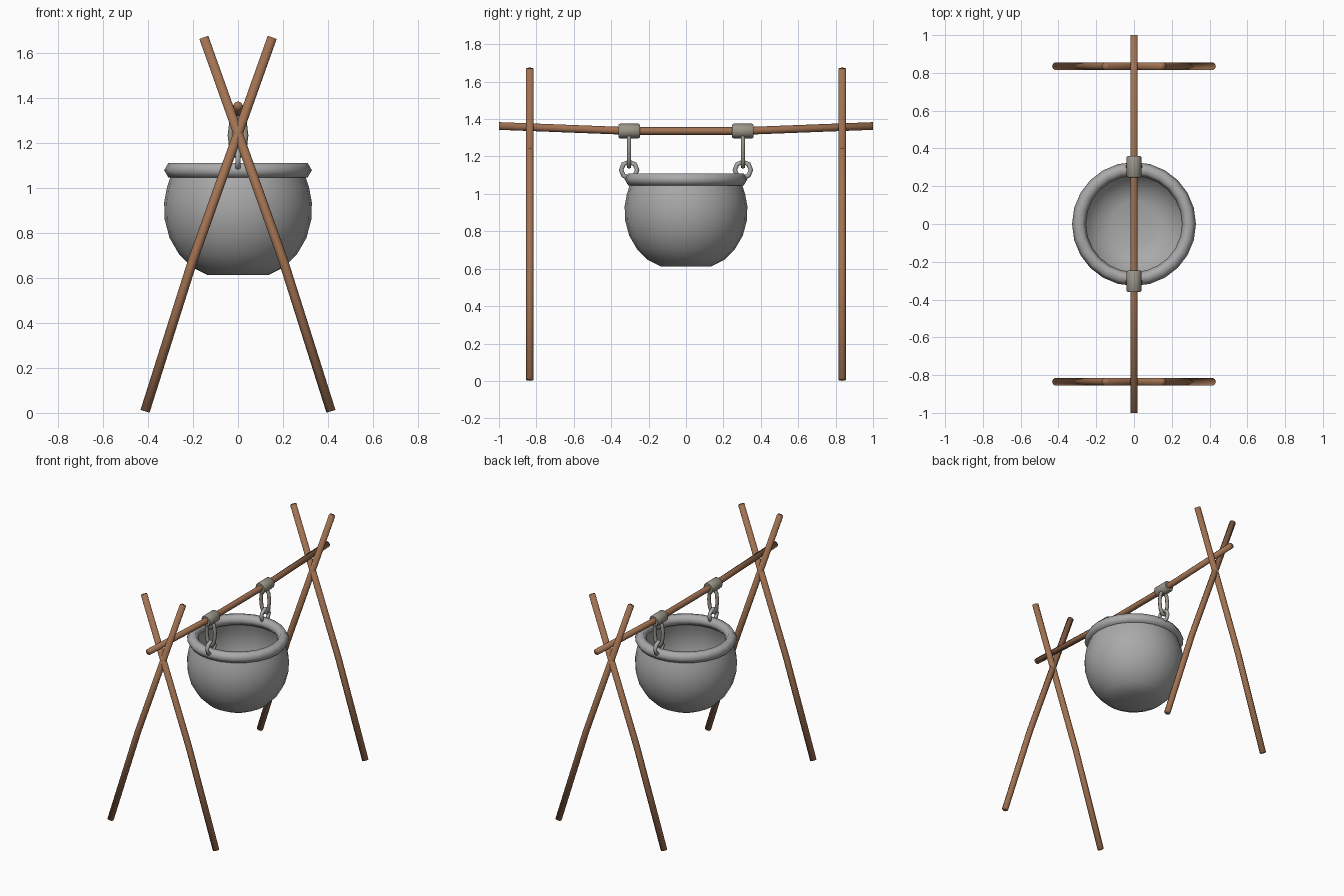
import bpy, bmesh, math
from mathutils import Vector

if "Cube" in bpy.data.objects:
    bpy.data.objects.remove(bpy.data.objects["Cube"])


def material(name, rgb):
    m = bpy.data.materials.new(name)
    m.diffuse_color = (*rgb, 1)
    m.use_nodes = True
    m.node_tree.nodes["Principled BSDF"].inputs["Base Color"].default_value = m.diffuse_color
    return m


WOOD = material("brown wood", (0.36, 0.17, 0.085))
IRON = material("grey iron", (0.40, 0.40, 0.40))
CLASP = material("dull beige metal", (0.32, 0.30, 0.245))


def finish(bm, name, mat, angle=None):
    bmesh.ops.recalc_face_normals(bm, faces=bm.faces)
    me = bpy.data.meshes.new(name)
    bm.to_mesh(me)
    bm.free()
    me.materials.append(mat)
    ob = bpy.data.objects.new(name, me)
    bpy.context.collection.objects.link(ob)
    bpy.ops.object.select_all(action='DESELECT')
    ob.select_set(True)
    bpy.context.view_layer.objects.active = ob
    if angle is None:
        bpy.ops.object.shade_smooth()
    else:
        bpy.ops.object.shade_smooth_by_angle(angle=math.radians(angle))
    return ob


def tube(name, path, radii, sides, binormal, mat, closed=False, angle=None):
    """Sweep a round section along a planar path."""
    bm = bmesh.new()
    pts = [Vector(p) for p in path]
    n, b = len(pts), Vector(binormal)
    rings = []
    for i, p in enumerate(pts):
        nxt = pts[(i + 1) % n] if closed else pts[min(i + 1, n - 1)]
        prv = pts[i - 1] if closed else pts[max(i - 1, 0)]
        side = b.cross((nxt - prv).normalized())
        r = radii[i] if isinstance(radii, list) else radii
        rings.append([bm.verts.new(p + r * (side * math.cos(a) + b * math.sin(a)))
                      for a in (2 * math.pi * k / sides for k in range(sides))])
    for i in range(n if closed else n - 1):
        r0, r1 = rings[i], rings[(i + 1) % n]
        for k in range(sides):
            j = (k + 1) % sides
            bm.faces.new((r0[k], r0[j], r1[j], r1[k]))
    if not closed:
        bm.faces.new(rings[0])
        bm.faces.new(rings[-1])
    return finish(bm, name, mat, angle)


def circle(cx, cz, rx, rz, n):
    return [(cx + rx * math.cos(2 * math.pi * k / n), cz + rz * math.sin(2 * math.pi * k / n))
            for k in range(n)]


# Crossed legs at both ends, each log slightly bent
for end, y in (("front", -0.835), ("back", 0.835)):
    for side, s in (("left", -1), ("right", 1)):
        tube(f"{end}_{side}_leg",
             [(s * 0.413, y, 0.007), (s * 0.20, y, 0.68), (s * -0.152, y, 1.668)],
             0.021, 10, (0, 1, 0), WOOD)

# Sagging crossbar
tube("crossbar", [(0, -1, 1.363), (0, -0.3, 1.336), (0, 0.3, 1.336), (0, 1, 1.363)],
     0.0205, 10, (1, 0, 0), WOOD)

# Collar, long link and pot ring on each side
for end, s in (("front", -1), ("back", 1)):
    y = s * 0.304
    tube(f"{end}_collar",
         [(0, y + d, 1.336) for d in (-0.057, -0.050, 0.050, 0.057)],
         [0.034, 0.039, 0.039, 0.034], 12, (1, 0, 0), CLASP, angle=40)
    tube(f"{end}_long_link",
         [(x, y, z) for x, z in circle(0, 1.232, 0.033, 0.092, 10)],
         0.013, 6, (0, 1, 0), CLASP, closed=True)
    tube(f"{end}_pot_ring",
         [(0, y + a, z) for a, z in circle(0, 1.128, 0.043, 0.043, 8)],
         0.0125, 6, (1, 0, 0), IRON, closed=True)

# Rim: six-sided ring
tube("pot_rim", [(x, y, 1.078) for x, y in circle(0, 0, 0.291, 0.291, 24)],
     0.037, 6, (0, 0, 1), IRON, closed=True)

# Pot body: lathed thin-walled bowl
outer = [(0, 0.612), (0.135, 0.612), (0.205, 0.648), (0.262, 0.705), (0.304, 0.777),
         (0.326, 0.86), (0.328, 0.935), (0.316, 1.00), (0.298, 1.055)]
inner = [(max(r - 0.012, 0), max(z, 0.624)) for r, z in reversed(outer)]
bm = bmesh.new()
profile = [bm.verts.new((r, 0, z)) for r, z in outer + inner]
edges = [bm.edges.new(p) for p in zip(profile, profile[1:])]
bmesh.ops.spin(bm, geom=profile + edges, cent=(0, 0, 0), axis=(0, 0, 1),
               angle=2 * math.pi, steps=24, use_duplicate=False)
bmesh.ops.remove_doubles(bm, verts=bm.verts, dist=0.0005)
finish(bm, "pot_body", IRON, 50)
